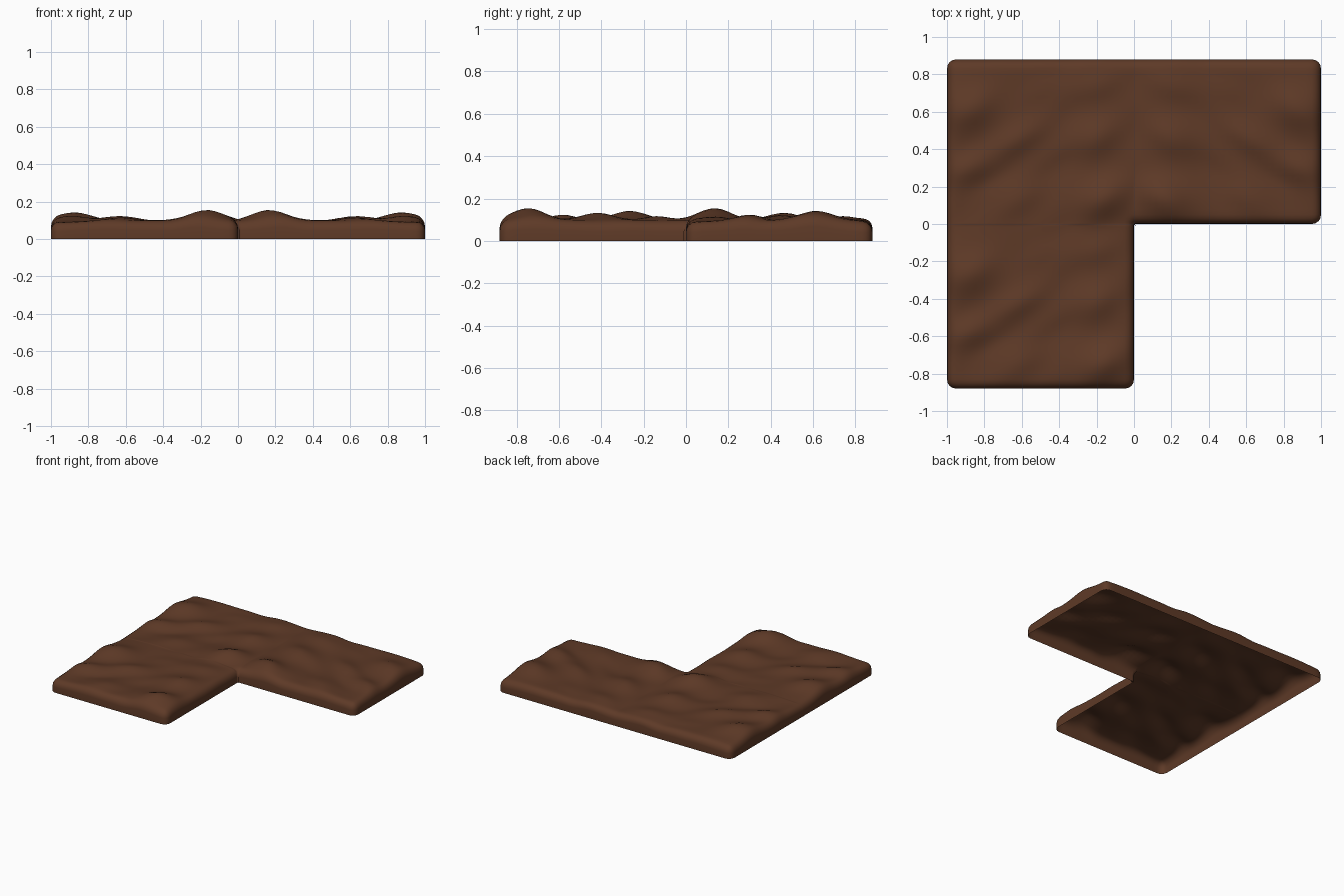
import bpy, bmesh, math

if "Cube" in bpy.data.objects:
    bpy.data.objects.remove(bpy.data.objects["Cube"])

TW, TD = 1.0, 0.88      # size of one soil tile
R = 0.05                # corner and edge rounding

# bumps in tile coordinates: x, y, height, long radius, short radius, angle
BUMPS = [
    (-0.17, 0.14, 0.062, 0.15, 0.10, 0.5),
    (-0.20, 0.46, 0.042, 0.14, 0.09, 0.6),
    (-0.88, 0.62, 0.050, 0.16, 0.10, 0.5),
    (-0.64, 0.44, 0.030, 0.16, 0.07, 0.5),
    (-0.50, 0.72, 0.010, 0.12, 0.06, 0.5),
    (-0.90, 0.30, 0.030, 0.12, 0.07, 0.5),
    (-0.62, 0.13, 0.024, 0.14, 0.08, 0.5),
    (-0.20, 0.74, 0.026, 0.14, 0.08, 0.4),
    (-0.43, 0.30, -0.010, 0.14, 0.06, 0.7),
    (-0.75, 0.24, -0.012, 0.14, 0.05, 0.5),
]


def height(x, y):
    """Bumpy soil: the same tile repeated along y and mirrored along x."""
    x = -abs(x)
    y = y % TD if abs(y) < TD - 1e-6 else (0.0 if y < 0 else TD)
    z = 0.094
    for bx, by, h, a, b, ang in BUMPS:
        for shift in (-TD, 0, TD):      # wrap so the tiles join
            dx, dy = x - bx, y - by - shift
            u = dx * math.cos(ang) + dy * math.sin(ang)
            v = -dx * math.sin(ang) + dy * math.cos(ang)
            z += h * math.exp(-(u / a) ** 2 - (v / b) ** 2)
    z += 0.003 * math.sin(22 * (y - 0.55 * x) + 1.5 * math.sin(9 * x))
    return z


def edge_distance(x, y):
    """Distance from a point inside the L to its outline."""
    d = [x + 1, TD - y, 1 - x, y + TD]
    if x <= 0 and y >= 0:
        d.append(math.hypot(x, y))
    elif x <= 0:
        d.append(-x)
    else:
        d.append(y)
    return max(0.0, min(d))


# outer corners with the signs pointing inward
CORNERS = [(-1, -TD, 1, 1), (0, -TD, -1, 1), (1, 0, -1, 1),
           (1, TD, -1, -1), (-1, TD, 1, -1)]


def place(x, y):
    d = edge_distance(x, y)
    z = height(x, y)
    for cx, cy, sx, sy in CORNERS:
        u, v = R - (x - cx) * sx, R - (y - cy) * sy
        if u > 0 and v > 0:
            k = max(u, v) / math.hypot(u, v)
            x, y = cx + sx * (R - u * k), cy + sy * (R - v * k)
    if math.hypot(x, y) < 1e-6:         # soften the inner corner
        x, y = 0.012, -0.012
    if d < R:
        z += -R + math.sqrt(R * R - (R - d) ** 2)
    return x, y, z


def lines(start, length):
    """Grid lines of a tile, finer near its borders."""
    n = 26
    inner = [R + (length - 2 * R) * i / n for i in range(n + 1)]
    rim = [0, 0.004, 0.015, 0.03]
    return [start + t for t in rim + inner + [length - r for r in reversed(rim)]]


# soil surface: three tiles in an L
bm = bmesh.new()
verts = {}


def vert(x, y):
    key = (round(x, 4), round(y, 4))
    if key not in verts:
        verts[key] = bm.verts.new(place(*key))
    return verts[key]


for tx, ty in [(-1, -TD), (-1, 0), (0, 0)]:
    xs, ys = lines(tx, TW), lines(ty, TD)
    for x0, x1 in zip(xs, xs[1:]):
        for y0, y1 in zip(ys, ys[1:]):
            bm.faces.new([vert(x0, y0), vert(x1, y0), vert(x1, y1), vert(x0, y1)])

# side walls, open underneath
rim_edges = [e for e in bm.edges if e.is_boundary]
ret = bmesh.ops.extrude_edge_only(bm, edges=rim_edges)
for g in ret["geom"]:
    if isinstance(g, bmesh.types.BMVert):
        g.co.z = 0
bmesh.ops.recalc_face_normals(bm, faces=bm.faces)
if sum(f.normal.z for f in bm.faces) < 0:
    bmesh.ops.reverse_faces(bm, faces=bm.faces)
for f in bm.faces:
    f.smooth = True

mesh = bpy.data.meshes.new("soil_patch")
bm.to_mesh(mesh)
bm.free()
soil = bpy.data.materials.new("soil brown")
soil.diffuse_color = (0.112, 0.042, 0.02, 1)
soil.use_nodes = True
soil.node_tree.nodes["Principled BSDF"].inputs["Base Color"].default_value = soil.diffuse_color
mesh.materials.append(soil)
bpy.context.collection.objects.link(bpy.data.objects.new("soil_patch", mesh))
